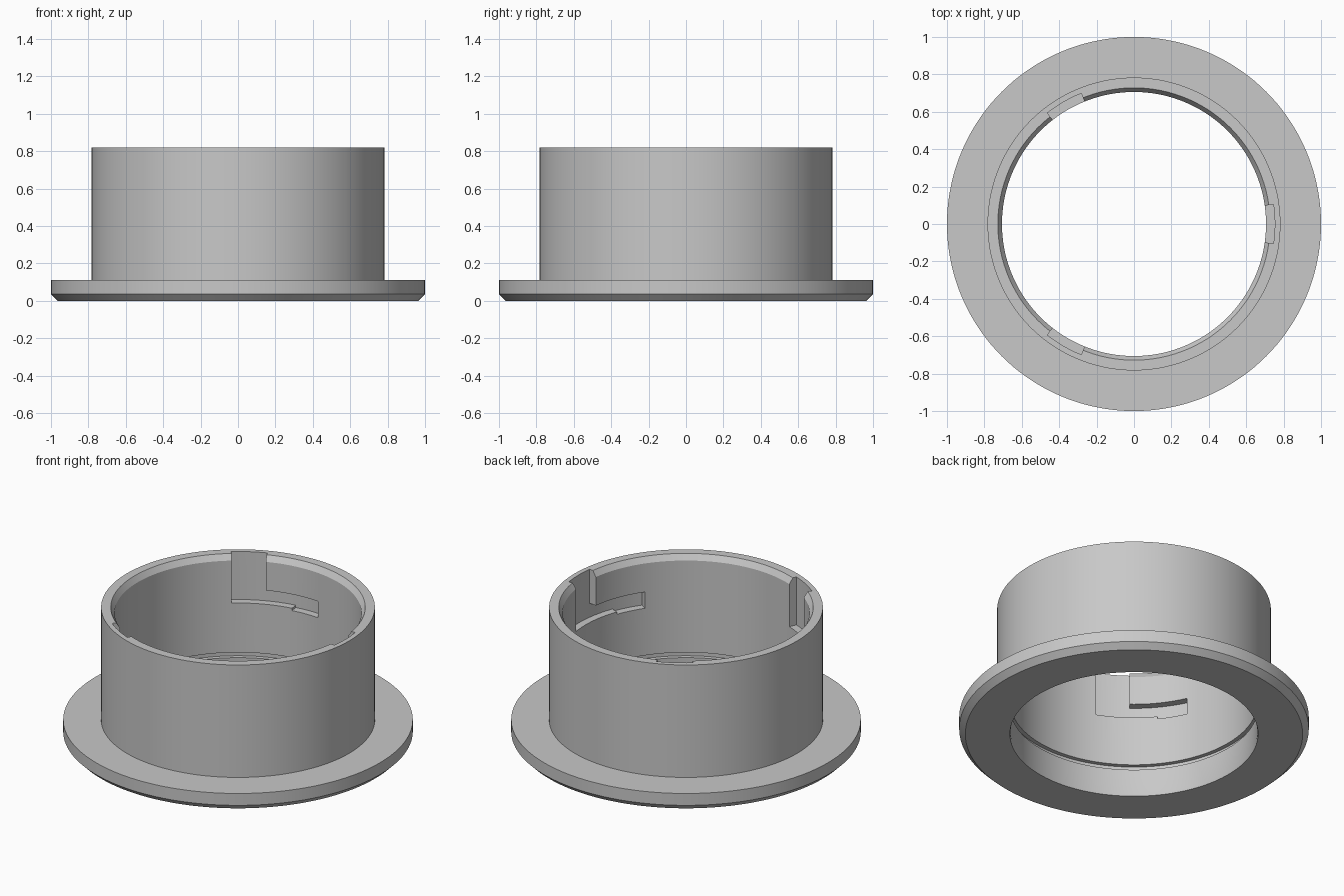
import bpy, bmesh, math

if "Cube" in bpy.data.objects:
    bpy.data.objects.remove(bpy.data.objects["Cube"])

SEG = 144

grey = bpy.data.materials.new("plain_grey")
grey.diffuse_color = (0.58, 0.58, 0.58, 1)
grey.use_nodes = True
grey.node_tree.nodes["Principled BSDF"].inputs["Base Color"].default_value = grey.diffuse_color


def make_object(name, bm):
    bmesh.ops.recalc_face_normals(bm, faces=bm.faces)
    mesh = bpy.data.meshes.new(name)
    bm.to_mesh(mesh)
    bm.free()
    mesh.materials.append(grey)
    obj = bpy.data.objects.new(name, mesh)
    bpy.context.collection.objects.link(obj)
    return obj


def lathe(name, profile):
    """Spin a closed (radius, z) profile around the z axis."""
    bm = bmesh.new()
    rings = []
    for i in range(SEG):
        a = 2 * math.pi * i / SEG
        rings.append([bm.verts.new((r * math.cos(a), r * math.sin(a), z)) for r, z in profile])
    n = len(profile)
    for i in range(SEG):
        p, q = rings[i], rings[(i + 1) % SEG]
        for j in range(n):
            k = (j + 1) % n
            bm.faces.new((p[j], q[j], q[k], p[k]))
    return make_object(name, bm)


def slot_cutter(name, centre):
    """L-shaped curved block: entry channel from the rim plus a stepped side arm."""
    radii = (0.66, 0.753)
    levels = (0.502, 0.517, 0.605, 0.9)
    spans = ((-35.5, -21, 6, (0, 1)),      # locking pocket, slightly deeper
             (-21, -8, 5, (1,)),           # side arm
             (-8, 8, 6, (1, 2)))           # entry channel
    angles, columns = [-35.5], []
    for a0, a1, count, cells in spans:
        for i in range(count):
            angles.append(a0 + (a1 - a0) * (i + 1) / count)
            columns.append(cells)
    filled = {(c, l) for c, cells in enumerate(columns) for l in cells}

    bm = bmesh.new()
    cache = {}

    def v(i, r, l):
        if (i, r, l) not in cache:
            a = math.radians(centre + angles[i])
            cache[i, r, l] = bm.verts.new((radii[r] * math.cos(a), radii[r] * math.sin(a), levels[l]))
        return cache[i, r, l]

    for c, l in filled:
        for r in (0, 1):
            bm.faces.new((v(c, r, l), v(c + 1, r, l), v(c + 1, r, l + 1), v(c, r, l + 1)))
        for d, i in ((-1, c), (1, c + 1)):
            if (c + d, l) not in filled:
                bm.faces.new((v(i, 0, l), v(i, 1, l), v(i, 1, l + 1), v(i, 0, l + 1)))
        for d, h in ((-1, l), (1, l + 1)):
            if (c, l + d) not in filled:
                bm.faces.new((v(c, 0, h), v(c + 1, 0, h), v(c + 1, 1, h), v(c, 1, h)))
    obj = make_object(name, bm)
    obj.hide_render = True
    return obj


# Flanged tube: chamfered flange, straight wall, bevelled rim, inner groove
collar = lathe("flanged_collar", [
    (0.71, 0.0), (0.965, 0.0), (1.0, 0.035), (1.0, 0.11),
    (0.783, 0.11), (0.783, 0.82),
    (0.728, 0.82), (0.706, 0.785),
    (0.706, 0.205), (0.732, 0.205), (0.732, 0.172), (0.706, 0.172),
    (0.706, 0.015)])

# Three bayonet slots cut in the bore
bpy.context.view_layer.objects.active = collar
collar.select_set(True)
for n in range(3):
    cutter = slot_cutter("slot_cutter", 120 * n)
    mod = collar.modifiers.new("bayonet_slot", 'BOOLEAN')
    mod.operation = 'DIFFERENCE'
    mod.solver = 'EXACT'
    mod.object = cutter
    bpy.ops.object.modifier_apply(modifier=mod.name)
    bpy.data.objects.remove(cutter)

bpy.ops.object.shade_smooth_by_angle(angle=math.radians(25))
